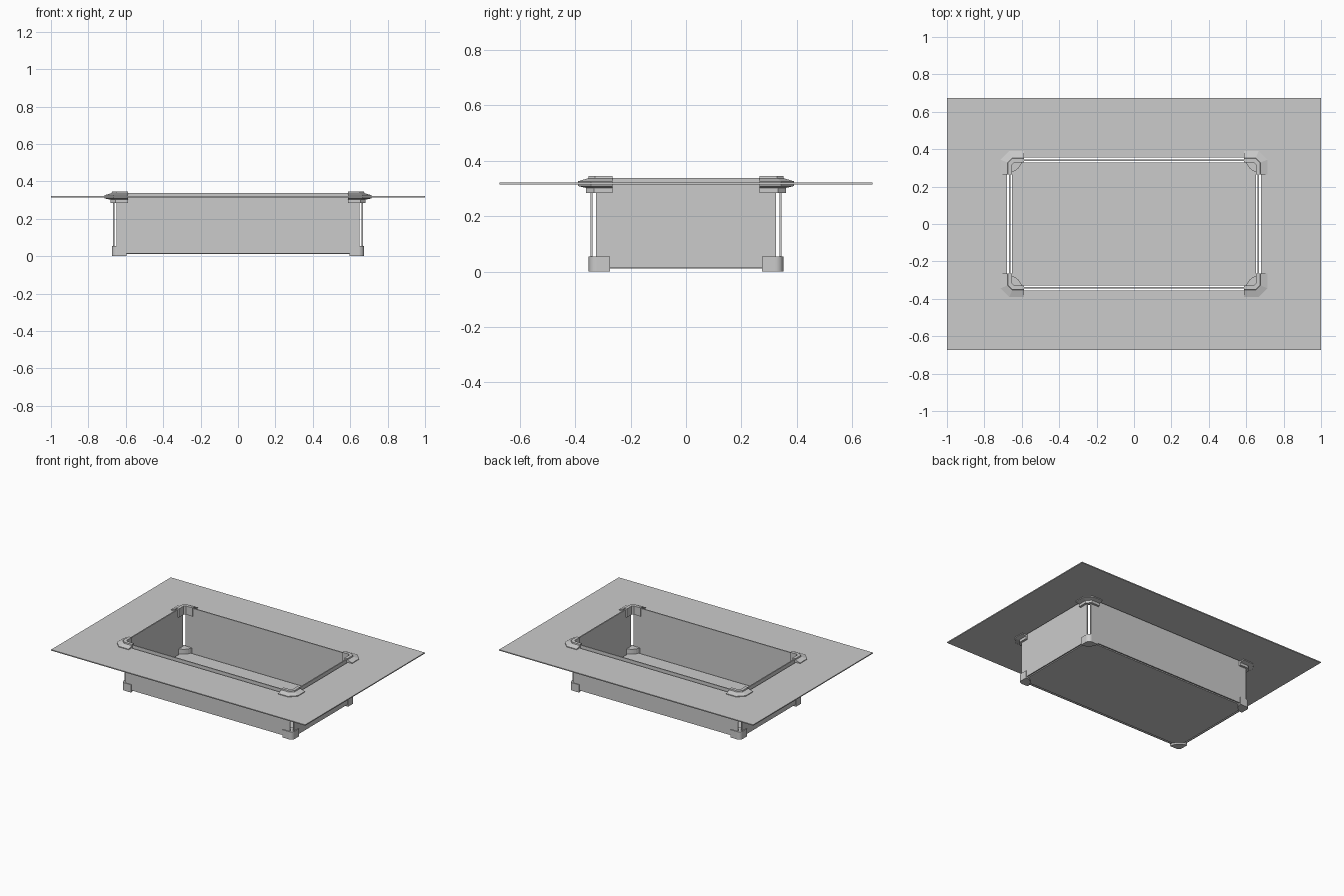
import bpy, bmesh, math

if "Cube" in bpy.data.objects:
    bpy.data.objects.remove(bpy.data.objects["Cube"])


def make_object(name, rings, close=False, mirror=None):
    """Skin a series of equal-length vertex rings; cap the ends or close the loop."""
    bm = bmesh.new()
    vr = [[bm.verts.new(p) for p in r] for r in rings]
    n = len(vr[0])
    pairs = list(zip(vr, vr[1:])) + ([(vr[-1], vr[0])] if close else [])
    for a, b in pairs:
        for i in range(n):
            j = (i + 1) % n
            bm.faces.new((a[i], a[j], b[j], b[i]))
    if not close:
        bm.faces.new(vr[0])
        bm.faces.new(vr[-1])
    bmesh.ops.recalc_face_normals(bm, faces=bm.faces)
    me = bpy.data.meshes.new(name)
    bm.to_mesh(me)
    bm.free()
    ob = bpy.data.objects.new(name, me)
    bpy.context.collection.objects.link(ob)
    if mirror:
        m = ob.modifiers.new("mirror", 'MIRROR')
        m.use_axis = mirror
        m.use_mirror_merge = False
    return ob


def rect(x, y, z):
    return [(-x, -y, z), (x, -y, z), (x, y, z), (-x, y, z)]


def box(name, x0, x1, y0, y1, z0, z1, mirror=None):
    rings = [[(x0, y0, z), (x1, y0, z), (x1, y1, z), (x0, y1, z)] for z in (z0, z1)]
    return make_object(name, rings, mirror=mirror)


# Wide top plate with a rectangular opening
P0, P1 = 0.314, 0.321
make_object("top_plate", [rect(1, 0.673, P0), rect(1, 0.673, P1),
                          rect(0.679, 0.356, P1), rect(0.679, 0.356, P0)], close=True)

# Floor and four separate wall sheets
box("floor_panel", -0.653, 0.653, -0.328, 0.328, 0.012, 0.02)
box("long_wall", -0.65, 0.65, 0.337, 0.345, 0.013, 0.338, mirror=(False, True, False))
box("short_wall", 0.66, 0.668, -0.325, 0.325, 0.013, 0.338, mirror=(True, False, False))

# Corner clamps: profile (offset from wall face, height) swept round a chamfered corner
WX, WY = 0.668, 0.345
profile = [(-0.016, 0.345), (0.006, 0.345), (0.008, 0.337), (0.045, 0.326),
           (0.045, 0.309), (0.015, 0.302), (0.015, 0.284), (-0.016, 0.284)]


def clamp_ring(k):
    ring = []
    for d, z in profile:
        c = 0.02 + d * 0.586
        x, y = WX + d, WY + d
        ring.append([(0.589, y, z), (x - c, y, z), (x, y - c, z), (x, 0.265, z)][k])
    return ring


make_object("corner_clamp", [clamp_ring(k) for k in range(4)], mirror=(True, True, False))

# Corner feet: quarter discs with a rounded outer corner
FX, FY, R, r = 0.674, 0.351, 0.077, 0.028
outline = []
for i in range(9):
    a = math.pi + i * math.pi / 16
    outline.append((FX + R * math.cos(a), FY + R * math.sin(a)))
for i in range(7):
    a = i * math.pi / 12
    outline.append((FX - r + r * math.cos(a), FY - r + r * math.sin(a)))
make_object("corner_foot", [[(x, y, z) for x, y in outline] for z in (0, 0.055)],
            mirror=(True, True, False))
